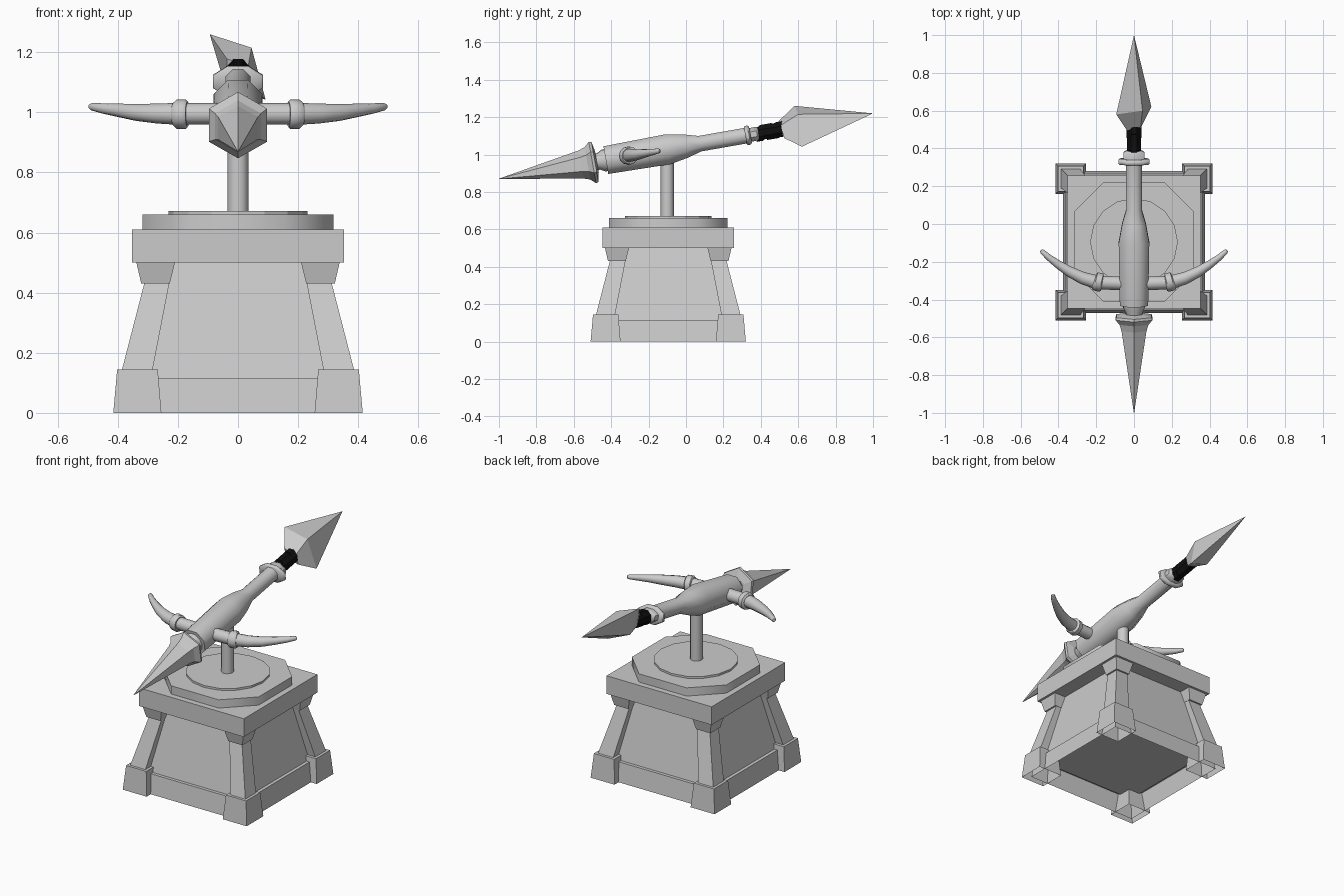
import bpy, bmesh, math
from mathutils import Vector

if "Cube" in bpy.data.objects:
    bpy.data.objects.remove(bpy.data.objects["Cube"])

CY = -0.095                      # pedestal centre in y
TILT = math.atan2(0.35, 2.0)     # spear slope


def make(name, verts, faces, smooth=0, mat=None):
    me = bpy.data.meshes.new(name)
    me.from_pydata([tuple(v) for v in verts], [], faces)
    bm = bmesh.new()
    bm.from_mesh(me)
    bmesh.ops.recalc_face_normals(bm, faces=bm.faces)
    bm.to_mesh(me)
    bm.free()
    ob = bpy.data.objects.new(name, me)
    bpy.context.collection.objects.link(ob)
    if mat:
        me.materials.append(mat)
    if smooth:
        bpy.ops.object.select_all(action='DESELECT')
        ob.select_set(True)
        bpy.context.view_layer.objects.active = ob
        bpy.ops.object.shade_smooth_by_angle(angle=math.radians(smooth))
    return ob


def loft(name, rings, open_base=False, open_top=False, **kw):
    # skin equal-length rings and close the ends
    n = len(rings[0])
    verts = [v for r in rings for v in r]
    faces = [(i * n + j, i * n + (j + 1) % n, (i + 1) * n + (j + 1) % n, (i + 1) * n + j)
             for i in range(len(rings) - 1) for j in range(n)]
    if not open_base:
        faces.append(tuple(range(n)))
    if not open_top:
        faces.append(tuple(len(verts) - n + j for j in range(n)))
    return make(name, verts, faces, **kw)


def sweep(name, pts, radii, sides=8, phase=0.0, **kw):
    # rings square to the path; a radius may be a (wide, high) pair
    pts = [Vector(p) for p in pts]
    rings = []
    for i, p in enumerate(pts):
        t = (pts[min(i + 1, len(pts) - 1)] - pts[max(i - 1, 0)]).normalized()
        u = Vector((1, 0, 0)) if abs(t.x) < 0.5 else Vector((0, 0, 1))
        u = (u - t * u.dot(t)).normalized()
        v = t.cross(u)
        ru, rv = radii[i] if isinstance(radii[i], tuple) else (radii[i], radii[i])
        rings.append([p + u * ru * math.cos(phase + math.tau * k / sides)
                      + v * rv * math.sin(phase + math.tau * k / sides) for k in range(sides)])
    return loft(name, rings, **kw)


def axis(s):
    # point on the tilted spear axis
    return Vector((0, s * math.cos(TILT), 1.045 + s * math.sin(TILT)))


def spear_part(name, profile, sides=8, phase=math.pi / 8, **kw):
    return sweep(name, [axis(s) for s, _ in profile], [r for _, r in profile], sides, phase, **kw)


def slab(name, levels, cut=None, **kw):
    # stacked square (or corner-cut) sections: (z, half width)
    rings = []
    for z, h in levels:
        if cut:
            c = cut
            o = [(h, -c), (h, c), (c, h), (-c, h), (-h, c), (-h, -c), (-c, -h), (c, -h)]
        else:
            o = [(h, -h), (h, h), (-h, h), (-h, -h)]
        rings.append([(x, y + CY, z) for x, y in o])
    return loft(name, rings, **kw)


def corners(name, levels, **kw):
    # same block at all four pedestal corners: (z, inner, outer)
    for k, (sx, sy) in enumerate(((1, 1), (-1, 1), (-1, -1), (1, -1))):
        rings = [[(sx * x, CY + sy * y, z) for x, y in ((a, a), (b, a), (b, b), (a, b))]
                 for z, a, b in levels]
        loft(f"{name}_{k + 1}", rings, **kw)


# pedestal: hollow plinth and feet, solid body
slab("plinth", [(0, 0.376), (0.115, 0.36), (0.115, 0.335)], open_base=True, open_top=True)
slab("pedestal_body", [(0.105, 0.342), (0.5, 0.262)])
slab("pedestal_cap", [(0.5, 0.352), (0.61, 0.352)])
slab("octagon_step", [(0.61, 0.317), (0.66, 0.317)], cut=0.16, smooth=50)
corners("foot", [(0, 0.255, 0.415), (0.145, 0.267, 0.402)], open_base=True)
corners("corner_post", [(0.14, 0.285, 0.387), (0.45, 0.225, 0.307)])
corners("post_bracket", [(0.43, 0.227, 0.322), (0.5, 0.21, 0.338)])
sweep("round_step", [(0, CY, 0.655), (0, CY, 0.672)], [0.232] * 2, 16)
sweep("pole", [(0, -0.1, 0.665), (0, -0.1, 1.0)], [0.035] * 2, 12, smooth=40)

# spear body
K = 1 / math.cos(math.pi / 8)
spear_part("spear_body", [(-0.435, 0.075 * K), (-0.1, 0.081 * K), (0.0, 0.063 * K),
                          (0.075, 0.042 * K), (0.34, 0.042 * K)], smooth=50)
spear_part("front_neck", [(-0.51, 0.045), (-0.475, 0.045), (-0.447, 0.06), (-0.425, 0.06)],
           12, smooth=40)

# six-sided front point with flared rim
spear_part("front_point", [(-1.015, 0.001), (-0.57, 0.076), (-0.535, 0.088),
                           (-0.508, 0.112), (-0.494, 0.108), (-0.484, 0.06)], 6, math.pi / 2)

# rear collar and neck
spear_part("rear_collar", [(0.322, (0.085, 0.05)), (0.328, (0.09, 0.056)),
                           (0.342, (0.09, 0.056)), (0.35, (0.078, 0.048))], smooth=50)
spear_part("rear_neck", [(0.34, (0.06, 0.04)), (0.385, (0.06, 0.04)), (0.395, (0.04, 0.036))],
           smooth=50)

# black binding
black = bpy.data.materials.new("black_binding")
black.diffuse_color = (0.005, 0.005, 0.005, 1)
black.use_nodes = True
black.node_tree.nodes["Principled BSDF"].inputs["Base Color"].default_value = black.diffuse_color
spear_part("binding_core", [(0.385, 0.038), (0.52, 0.044)], mat=black)
for k in range(3):
    s, lean = 0.41 + 0.042 * k, (-1) ** k * 0.008
    band = [[axis(s + d + lean * math.sin(a)) + Vector((0.041 * math.cos(a), 0, 0.047 * math.sin(a)))
             for a in [math.tau * j / 8 + math.pi / 8 for j in range(8)]] for d in (-0.019, 0.019)]
    loft(f"binding_band_{k + 1}", band, mat=black)

# rolled rear blade: diamond section, kite outline
base = [(-0.037, 0.495, 1.178), (0.034, 0.505, 1.155), (0.037, 0.525, 1.088), (-0.034, 0.515, 1.115)]
mid = [(-0.094, 0.58, 1.26), (0.045, 0.6, 1.215), (0.092, 0.62, 1.042), (-0.045, 0.6, 1.095)]
blade_faces = [(3, 2, 1, 0)]
for j in range(4):
    n = (j + 1) % 4
    blade_faces += [(j, n, 4 + n, 4 + j), (4 + j, 4 + n, 8)]
make("rear_blade", base + mid + [(0, 1.0, 1.22)], blade_faces)

# horns with pegs and rings on both sides
for side, sx in (("right", 1), ("left", -1)):
    def path(*p):
        return [(sx * x, y, z) for x, y, z in p]
    sweep(f"{side}_peg", path((0.05, -0.315, 0.995), (0.185, -0.31, 0.995)), [0.036] * 2, 12, smooth=40)
    sweep(f"{side}_ring", path((0.168, -0.312, 0.994), (0.174, -0.311, 0.994),
                               (0.204, -0.303, 0.994), (0.21, -0.301, 0.994)),
          [0.043, 0.049, 0.049, 0.043], 12, smooth=40)
    sweep(f"{side}_horn", path((0.19, -0.31, 0.995), (0.27, -0.287, 0.996), (0.34, -0.253, 1.0),
                               (0.4, -0.215, 1.007), (0.45, -0.178, 1.013), (0.485, -0.147, 1.019),
                               (0.492, -0.14, 1.02)),
          [0.037, 0.033, 0.028, 0.022, 0.017, 0.013, 0.008], 12, smooth=40)
